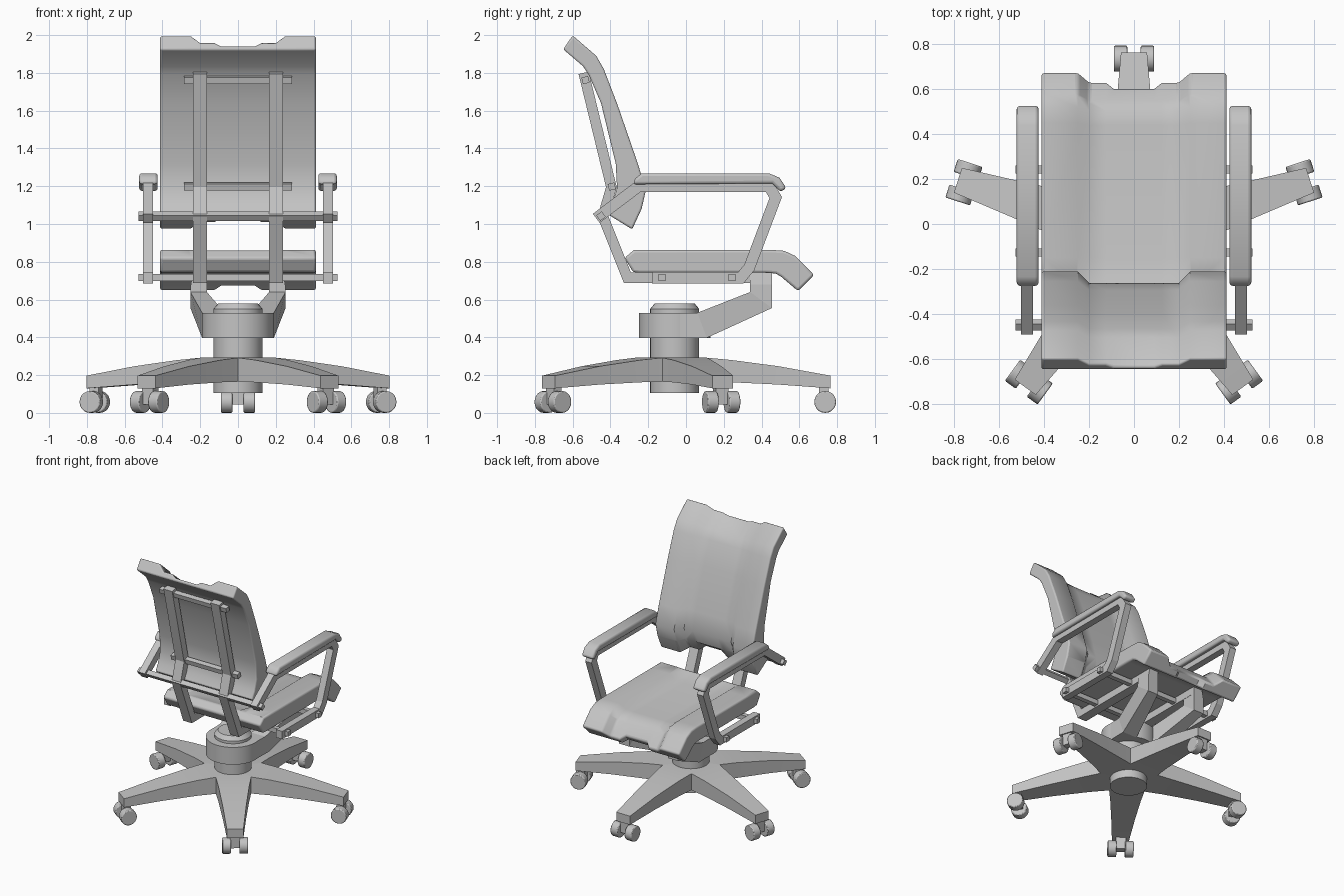
import bpy, bmesh, math
from mathutils import Vector, Matrix

if "Cube" in bpy.data.objects:
    bpy.data.objects.remove(bpy.data.objects["Cube"])

grey = bpy.data.materials.new("plain_grey")
grey.use_nodes = True
grey.diffuse_color = (0.55, 0.55, 0.55, 1)
grey.node_tree.nodes["Principled BSDF"].inputs["Base Color"].default_value = (0.55, 0.55, 0.55, 1)

AXIS = Vector((0, -0.06, 0))   # centre of the swivel base


def finish(name, bm, bevel=0, smooth=None, segments=3):
    bmesh.ops.recalc_face_normals(bm, faces=bm.faces)
    mesh = bpy.data.meshes.new(name)
    bm.to_mesh(mesh)
    bm.free()
    mesh.materials.append(grey)
    ob = bpy.data.objects.new(name, mesh)
    bpy.context.collection.objects.link(ob)
    if bevel:
        mod = ob.modifiers.new("bevel", "BEVEL")
        mod.width, mod.segments = bevel, segments
        mod.limit_method, mod.angle_limit = "ANGLE", math.radians(48)
    if smooth:
        bpy.ops.object.select_all(action="DESELECT")
        ob.select_set(True)
        bpy.context.view_layer.objects.active = ob
        bpy.ops.object.shade_smooth_by_angle(angle=math.radians(smooth))
    return ob


def loft(name, rings, **kw):
    """Skin matching closed rings and cap both ends."""
    bm = bmesh.new()
    loops = [[bm.verts.new(p) for p in ring] for ring in rings]
    n = len(loops[0])
    for a, b in zip(loops, loops[1:]):
        for i in range(n):
            j = (i + 1) % n
            bm.faces.new((a[i], a[j], b[j], b[i]))
    bm.faces.new(loops[0])
    bm.faces.new(loops[-1])
    return finish(name, bm, **kw)


def plate(name, outline, x0, x1, **kw):
    """Side outline (y, z) extruded across x."""
    return loft(name, [[(x, y, z) for y, z in outline] for x in (x0, x1)], **kw)


def strip(path, width):
    """Mitred outline of constant width around a (y, z) path."""
    pts = [Vector(p) for p in path]
    left, right = [], []
    for i, p in enumerate(pts):
        d0 = (p - pts[max(i - 1, 0)]).normalized()
        d1 = (pts[min(i + 1, len(pts) - 1)] - p).normalized()
        d0, d1 = (d0 if i else d1), (d1 if i < len(pts) - 1 else d0)
        t = (d0 + d1).normalized()
        off = Vector((-t.y, t.x)) * (width / 2 / max(t.dot(d0), 0.3))
        left.append(p + off)
        right.append(p - off)
    return left + right[::-1]


def lathe(name, profile, sides=32, at=AXIS):
    rings = [[(at.x + r * math.cos(k * math.tau / sides), at.y + r * math.sin(k * math.tau / sides), z)
              for k in range(sides)] for r, z in profile]
    return loft(name, rings, smooth=30)


def cushion(name, rows, pull=(0, 0)):
    """Padded panel with a sunken middle; rows hold face point, rear point, dip, centre dip."""
    stations = ((0.413, 0, 0), (0.25, 0, 0), (0.2, 1, 0), (0.125, 1, 0), (0.09, 1, 1))
    stations = [(-x, a, c) for x, a, c in stations] + [(x, a, c) for x, a, c in stations[::-1]]
    rings = []
    for x, a, c in stations:
        face, rear = [], []
        for f, b, dip, mid in rows:
            f, b = Vector(f), Vector(b)
            face.append(f.lerp(b, a * (mid if c else dip)))
            rear.append(b)
        for end, near, k in ((0, 1, pull[0]), (-1, -2, pull[1])):
            for side in (face, rear):
                side[end] = side[end].lerp(side[near], k * c)
        rings.append([(x, p.x, p.y) for p in face + rear[::-1]])
    return loft(name, rings, bevel=0.013, smooth=40)


# Seat and backrest
cushion("seat", [
    ((-0.325, 0.82), (-0.28, 0.745), 0, 0),
    ((-0.275, 0.863), (-0.25, 0.742), 0, 0),
    ((-0.15, 0.863), (-0.15, 0.742), 0.3, 0.3),
    ((0.45, 0.863), (0.42, 0.742), 0.3, 0.3),
    ((0.52, 0.858), (0.475, 0.738), 0.35, 0.35),
    ((0.58, 0.83), (0.505, 0.72), 0.4, 0.4),
    ((0.678, 0.73), (0.593, 0.645), 0.5, 0.55)], pull=(0, 0.3))
cushion("backrest", [
    ((-0.285, 0.972), (-0.42, 1.055), 0.4, 0.7),
    ((-0.235, 1.08), (-0.39, 1.11), 0.35, 0.35),
    ((-0.212, 1.18), (-0.365, 1.19), 0.33, 0.33),
    ((-0.255, 1.32), (-0.372, 1.32), 0.35, 0.35),
    ((-0.362, 1.63), (-0.45, 1.64), 0.4, 0.4),
    ((-0.435, 1.82), (-0.515, 1.79), 0.4, 0.4),
    ((-0.475, 1.89), (-0.545, 1.835), 0.45, 0.45),
    ((-0.6, 1.998), (-0.65, 1.925), 0.5, 0.75)])

# Paired frame parts
upright = strip([(-0.542, 1.8), (-0.395, 1.195), (-0.44, 1.04), (-0.31, 0.715), (0.43, 0.715)], 0.055)
arm_loop = strip([(-0.475, 1.03), (-0.25, 1.2), (0.44, 1.2), (0.475, 1.14), (0.335, 0.77),
                  (0.29, 0.715), (-0.18, 0.715)], 0.06)
pad = [(-0.28, 1.21), (-0.27, 1.24), (-0.235, 1.268), (0.44, 1.268), (0.495, 1.245),
       (0.532, 1.19), (0.5, 1.17), (0.455, 1.215)]
for side, s in (("left", 1), ("right", -1)):
    plate(side + "_upright", upright, s * 0.163, s * 0.237)
    plate(side + "_arm_frame", arm_loop, s * 0.45, s * 0.503)
    plate(side + "_arm_pad", pad, s * 0.425, s * 0.523, bevel=0.015, smooth=40)
    # Fork arm from the collar out to the seat rails
    fork = [(0.06, 0.187, (-0.04, 0.397), (-0.04, 0.53)),
            (0.07, 0.19, (0.11, 0.397), (0.06, 0.53)),
            (0.165, 0.252, (0.455, 0.555), (0.34, 0.64)),
            (0.165, 0.25, (0.455, 0.68), (0.34, 0.68)),
            (0.163, 0.237, (0.455, 0.742), (0.34, 0.742))]
    loft(side + "_fork_arm", [[(s * a, *low), (s * b, *low), (s * b, *top), (s * a, *top)]
                              for a, b, low, top in fork])

# Square cross rods
for name, y, z, half, tilt in (("top_rod", -0.532, 1.762, 0.285, 14), ("middle_rod", -0.393, 1.198, 0.285, 14),
                               ("arm_rod", -0.45, 1.042, 0.528, 36), ("rear_seat_rod", -0.127, 0.716, 0.528, 0),
                               ("front_seat_rod", 0.243, 0.716, 0.528, 0)):
    turn = Matrix.Rotation(math.radians(tilt), 2)
    ring = [turn @ Vector(c) * 0.018 + Vector((y, z)) for c in ((-1, -1), (1, -1), (1, 1), (-1, 1))]
    plate(name, ring, -half, half)

# Swivel column and collar
lathe("column", [(0.13, 0.105), (0.13, 0.55), (0.105, 0.58)])
lathe("collar", [(0.19, 0.397), (0.19, 0.53)])

# Five legs with twin-wheel casters
leg = [(0, 0.001, 0.165, 0.292), (0.17, 0.1235, 0.165, 0.292), (0.3, 0.107, 0.162, 0.28),
       (0.55, 0.082, 0.15, 0.247), (0.825, 0.058, 0.13, 0.197)]
for i in range(5):
    ang = math.radians(90 + 72 * i)
    place = Matrix.Translation(AXIS) @ Matrix.Rotation(ang, 4, "Z")
    rings = [[place @ Vector(p) for p in ((r, -w, lo), (r, w, lo), (r, w, hi), (r, -w, hi))]
             for r, w, lo, hi in leg]
    loft(f"leg_{i + 1}", rings, smooth=20)

    bm = bmesh.new()
    bmesh.ops.create_cube(bm, size=1, matrix=place @ Matrix.Translation((0.79, 0, 0.09)) @ Matrix.Diagonal((0.05, 0.07, 0.09, 1)))
    finish(f"caster_stem_{i + 1}", bm)
    for k, s in (("a", 1), ("b", -1)):
        bm = bmesh.new()
        bmesh.ops.create_cone(bm, cap_ends=True, segments=20, radius1=0.058, radius2=0.058, depth=0.06,
                              matrix=place @ Matrix.Translation((0.797, s * 0.06, 0.058)) @ Matrix.Rotation(math.pi / 2, 4, "X"))
        finish(f"caster_wheel_{i + 1}{k}", bm, bevel=0.006, smooth=35, segments=2)
